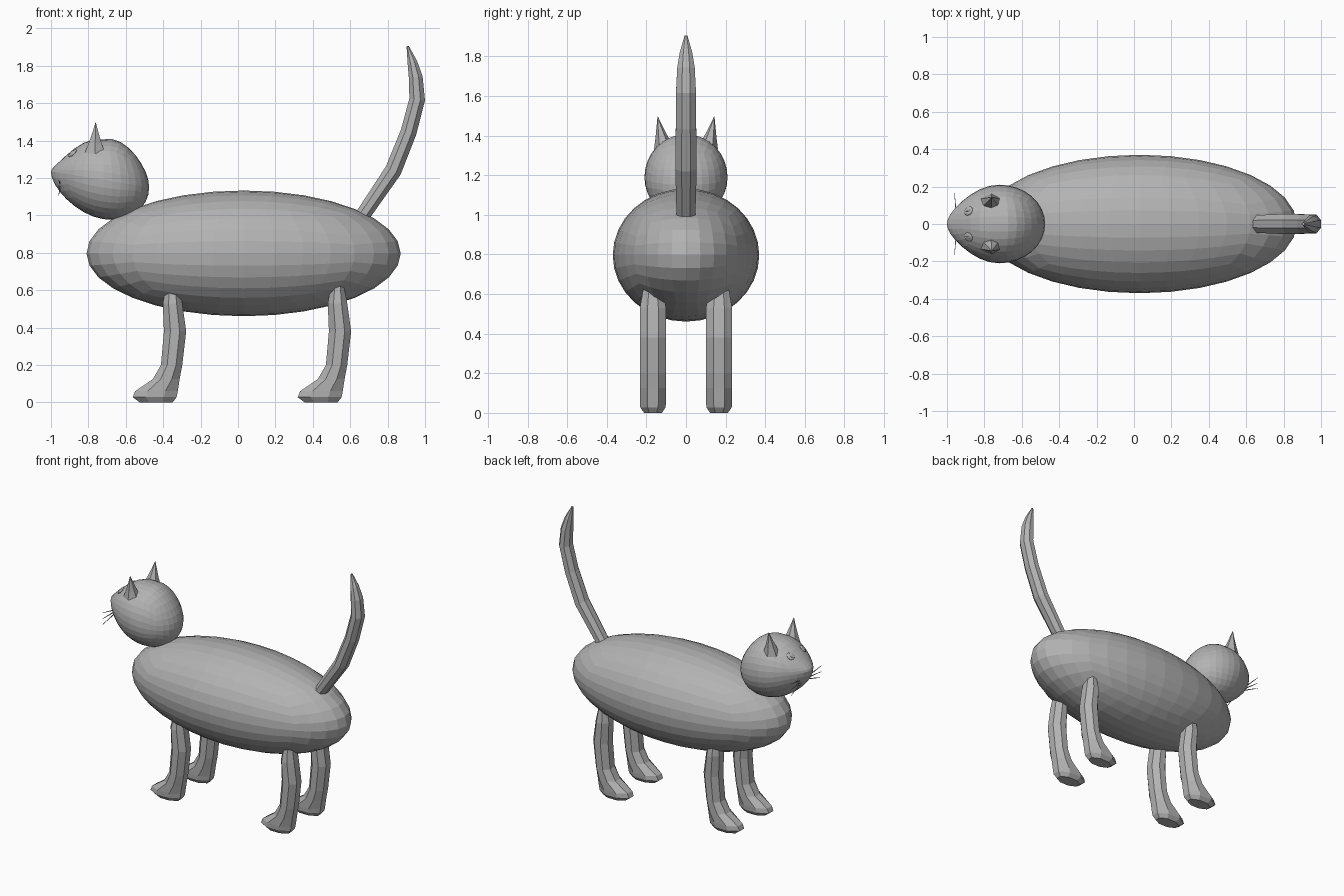
import bpy, bmesh, math
from mathutils import Vector

if "Cube" in bpy.data.objects:
    bpy.data.objects.remove(bpy.data.objects["Cube"])

grey = bpy.data.materials.new("plain_grey")
grey.diffuse_color = (0.45, 0.45, 0.45, 1)
grey.use_nodes = True
grey.node_tree.nodes["Principled BSDF"].inputs["Base Color"].default_value = grey.diffuse_color


def finish(name, bm):
    bmesh.ops.recalc_face_normals(bm, faces=bm.faces)
    me = bpy.data.meshes.new(name)
    bm.to_mesh(me)
    bm.free()
    me.materials.append(grey)
    ob = bpy.data.objects.new(name, me)
    bpy.context.collection.objects.link(ob)
    return ob


def quad_sphere(name, shape, cuts=7):
    """Cube subdivided into a ball, each unit direction mapped by shape()."""
    bm = bmesh.new()
    bmesh.ops.create_cube(bm, size=2)
    bmesh.ops.subdivide_edges(bm, edges=bm.edges[:], cuts=cuts, use_grid_fill=True)
    for v in bm.verts:
        d = Vector([math.tan(c * math.pi / 4) for c in v.co]).normalized()
        v.co = shape(d)
    return finish(name, bm)


def loft(name, rings):
    """Skin closed rings of points, capping both ends."""
    bm = bmesh.new()
    loops = [[bm.verts.new(p) for p in r] for r in rings]
    n = len(loops[0])
    for a, b in zip(loops, loops[1:]):
        for i in range(n):
            j = (i + 1) % n
            bm.faces.new((a[i], a[j], b[j], b[i]))
    bm.faces.new(loops[0])
    bm.faces.new(loops[-1])
    return finish(name, bm)


def ring(c, u, v, n=8):
    """Regular n-gon about c, spanned by half-axes u and v."""
    k = 1 / math.cos(math.pi / n)
    c, u, v = Vector(c), Vector(u), Vector(v)
    out = []
    for i in range(n):
        a = 2 * math.pi * (i + 0.5) / n
        out.append(c + u * math.cos(a) * k + v * math.sin(a) * k)
    return out


# Body
quad_sphere("body", lambda d: Vector((0.03 + 0.84 * d.x, 0.37 * d.y, 0.797 + 0.336 * d.z)))


# Head: ball narrowing to a pointed muzzle, tilted slightly upward
def head_shape(d):
    s, b = max(-d.x, 0), max(d.x, 0)
    x = (-0.28 * s) + 0.245 * b
    y = 0.21 * d.y * (1 - 0.35 * s * s)
    if d.z > 0:
        z = 0.217 * d.z * (1 - 0.7 * s * s) * (1 + 0.5 * b * (0.8 - b))
    else:
        z = 0.21 * d.z * (1 - 0.2 * s * s)
    return Vector((-0.72 + x, y, 1.19 + z - 0.16 * x))


quad_sphere("head", head_shape)

# Nose
quad_sphere("nose", lambda d: Vector((-0.986 + 0.014 * d.x, 0.018 * d.y, 1.227 + 0.014 * d.z)), 3)

# Legs: (z, front x, back x, half width) sections for a sock-shaped leg
LEG = [(0.0, -0.525, -0.35, 0.045), (0.028, -0.563, -0.328, 0.064), (0.06, -0.55, -0.322, 0.066),
       (0.125, -0.455, -0.312, 0.066), (0.2, -0.412, -0.298, 0.066), (0.38, -0.396, -0.277, 0.066),
       (0.53, -0.402, -0.298, 0.066), (0.62, -0.385, -0.315, 0.05)]
for part, dx in (("front_leg", 0), ("hind_leg", 0.882)):
    for side, sy in (("left", -1), ("right", 1)):
        loft(part + "_" + side, [
            ring(((f + b) / 2 + dx, sy * 0.167, z), ((b - f) / 2, 0, 0), (0, w, 0))
            for z, f, b, w in LEG])

# Tail: curved tapering tube, (x, z, half thickness)
TAIL = [(0.60, 0.90, 0.04), (0.68, 1.02, 0.04), (0.83, 1.24, 0.045), (0.912, 1.445, 0.043),
        (0.958, 1.62, 0.042), (0.95, 1.74, 0.037), (0.932, 1.82, 0.026), (0.907, 1.905, 0.006)]
rings = []
for i, (x, z, r) in enumerate(TAIL):
    p, q = TAIL[max(i - 1, 0)], TAIL[min(i + 1, len(TAIL) - 1)]
    t = Vector((q[0] - p[0], 0, q[1] - p[1])).normalized()
    rings.append(ring((x, 0, z), Vector((t.z, 0, -t.x)) * r, (0, r * 1.2, 0)))
loft("tail", rings)

for side, sy in (("left", -1), ("right", 1)):
    # Ears: flared at the root, sharp at the tip
    loft("ear_" + side, [
        ring((x, sy * y, z), (rx, 0, 0), (0, ry, 0), 6)
        for x, y, z, rx, ry in ((-0.765, 0.113, 1.33, 0.055, 0.042), (-0.764, 0.12, 1.385, 0.035, 0.03),
                                (-0.762, 0.132, 1.44, 0.017, 0.015), (-0.761, 0.143, 1.497, 0.001, 0.001))])

    # Eyes: flattened lens with a slit pupil plate, lying on the face
    n = Vector((-0.62, sy * 0.36, 0.70)).normalized()
    across = Vector((0, 1, 0)) - n * n.y
    across.normalize()
    up = n.cross(across)
    c = Vector((-0.885, sy * 0.07, 1.333))
    quad_sphere("eye_" + side, lambda d: c + across * 0.026 * d.x + up * 0.028 * d.y + n * 0.01 * d.z, 3)
    quad_sphere("pupil_" + side, lambda d: c + n * 0.009 + across * 0.006 * d.x + up * 0.02 * d.y + n * 0.003 * d.z, 3)

    # Whiskers: three thin rods per cheek
    for k in (-1, 0, 1):
        a = Vector((-0.95, sy * 0.045, 1.155 + 0.012 * k))
        b = Vector((-0.96, sy * 0.172, 1.148 + 0.042 * k))
        loft("whisker_%s_%d" % (side, k + 2),
             [ring(p, (r, 0, 0), (0, 0, r), 4) for p, r in ((a, 0.003), (b, 0.001))])
